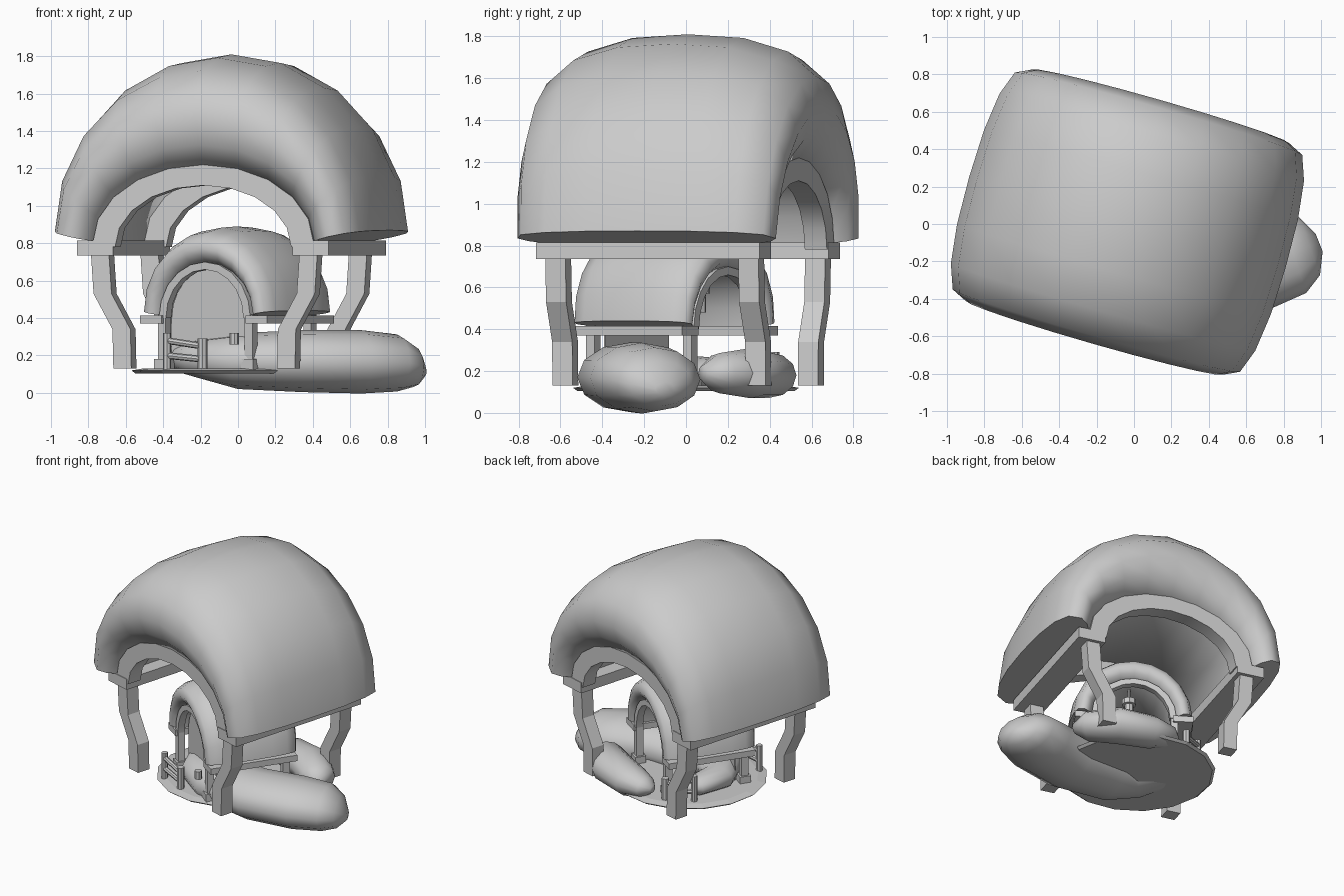
import bpy, bmesh
from math import pi, sin, cos, radians
from mathutils import Matrix, Vector

if "Cube" in bpy.data.objects:
    bpy.data.objects.remove(bpy.data.objects["Cube"])

BIG = Matrix.Translation((-0.035, 0.01, 0)) @ Matrix.Rotation(radians(-16), 4, 'Z')
SMALL = Matrix.Translation((-0.005, -0.055, 0)) @ Matrix.Rotation(radians(-34), 4, 'Z')
WORLD = Matrix.Identity(4)


def finish(name, bm, mat, smooth=None):
    bmesh.ops.recalc_face_normals(bm, faces=bm.faces)
    me = bpy.data.meshes.new(name)
    bm.to_mesh(me)
    bm.free()
    ob = bpy.data.objects.new(name, me)
    bpy.context.collection.objects.link(ob)
    ob.matrix_world = mat
    if smooth:
        bpy.ops.object.select_all(action='DESELECT')
        ob.select_set(True)
        bpy.context.view_layer.objects.active = ob
        bpy.ops.object.shade_smooth_by_angle(angle=radians(smooth))
    return ob


def loft(name, rings, mat, smooth=None):
    """Closed rings joined in order, with both ends capped."""
    bm = bmesh.new()
    rs = [[bm.verts.new(p) for p in r] for r in rings]
    n = len(rs[0])
    for a, b in zip(rs, rs[1:]):
        for i in range(n):
            j = (i + 1) % n
            bm.faces.new((a[i], a[j], b[j], b[i]))
    bm.faces.new(rs[0])
    bm.faces.new(rs[-1])
    return finish(name, bm, mat, smooth)


def box(name, x0, x1, y0, y1, z0, z1, mat):
    def ring(z):
        return [(x0, y0, z), (x1, y0, z), (x1, y1, z), (x0, y1, z)]
    return loft(name, [ring(z0), ring(z1)], mat)


def rod(name, a, b, r, mat=WORLD, n=8):
    a, b = Vector(a), Vector(b)
    q = (b - a).to_track_quat('Z', 'Y')
    c = [q @ Vector((r * cos(2 * pi * i / n), r * sin(2 * pi * i / n), 0)) for i in range(n)]
    return loft(name, [[a + p for p in c], [b + p for p in c]], mat, 40)


def roof(name, inner, outer, depth, mat):
    """Puffy vault; inner/outer = (half width, base z, height)."""
    half = [(0.80, 0), (0.92, 0.18), (0.98, 0.4), (0.92, 0.66), (0.72, 0.86), (0.40, 0.97)]
    sec = [(-y, t) for y, t in half] + [(0, 1)] + [(y, t) for y, t in reversed(half)]
    rings = []
    for k in range(11):
        u = pi * k / 10
        s, c = sin(u), cos(u)
        ring = []
        for y, t in sec:
            t2 = t + (1 - s) * 0.12 * (t > 0.5) * (1 - t)  # fuller corners near the eaves
            x = c * (inner[0] + (outer[0] - inner[0]) * t2)
            zi, zo = inner[1] + inner[2] * s, outer[1] + outer[2] * s
            ring.append((x, y * depth * (0.95 + 0.05 * s), zi + (zo - zi) * t2))
        rings.append(ring)
    return loft(name, rings, mat, 70)


def arch(name, inner, outer, y0, y1, mat):
    """Flat curved board; inner/outer = (half width, base z, height)."""
    rings = []
    for k in range(11):
        u = pi * k / 10
        i = (inner[0] * cos(u), inner[1] + inner[2] * sin(u))
        o = (outer[0] * cos(u), outer[1] + outer[2] * sin(u))
        rings.append([(i[0], y0, i[1]), (o[0], y0, o[1]), (o[0], y1, o[1]), (i[0], y1, i[1])])
    return loft(name, rings, mat, 40)


def cushion(name, path, rw, rh, n=12):
    """Rounded sausage along (x, y, z, scale) points."""
    pts = [Vector(p[:3]) for p in path]
    rings = []
    for i, p in enumerate(pts):
        d = pts[min(i + 1, len(pts) - 1)] - pts[max(i - 1, 0)]
        side = Vector((-d.y, d.x, 0)).normalized()
        s = path[i][3]
        rings.append([p + side * rw * s * cos(2 * pi * k / n)
                      + Vector((0, 0, rh * s * sin(2 * pi * k / n))) for k in range(n)])
    return loft(name, rings, WORLD, 60)


# Large canopy: roof, arches, beams, bent posts
roof("large_roof", (0.61, 0.81, 0.41), (0.88, 0.87, 0.94), 0.69, BIG)
for sy, tag in ((-1, "front"), (1, "back")):
    ys = sorted((sy * 0.55, sy * 0.44))
    arch("large_arch_" + tag, (0.49, 0.78, 0.33), (0.615, 0.80, 0.42), ys[0], ys[1], BIG)
    for sx, side in ((-1, "left"), (1, "right")):
        bend = [(0.58, 0.75), (0.565, 0.53), (0.46, 0.34), (0.455, 0.13)]
        y = sy * 0.48
        loft(f"large_post_{tag}_{side}",
             [[(sx * x - .05, y - .05, z), (sx * x + .05, y - .05, z),
               (sx * x + .05, y + .05, z), (sx * x - .05, y + .05, z)] for x, z in bend], BIG)
for sx, side in ((-1, "left"), (1, "right")):
    xs = sorted((sx * 0.50, sx * 0.70))
    box("large_beam_" + side, xs[0], xs[1], -0.555, 0.555, 0.735, 0.815, BIG)

# Small hut inside
roof("small_roof", (0.29, 0.415, 0.28), (0.43, 0.44, 0.45), 0.36, SMALL)
for sy, tag in ((-1, "front"), (1, "back")):
    ys = sorted((sy * 0.31, sy * 0.26))
    arch("small_arch_" + tag, (0.25, 0.40, 0.26), (0.295, 0.40, 0.30), ys[0], ys[1], SMALL)
    for sx, side in ((-1, "left"), (1, "right")):
        x, y = sx * 0.28, sy * 0.28
        box(f"small_post_{tag}_{side}", x - .025, x + .025, y - .025, y + .025, 0.12, 0.42, SMALL)
        box(f"small_post_foot_{tag}_{side}", x - .04, x + .04, y - .04, y + .04, 0.12, 0.18, SMALL)
for sx, side in ((-1, "left"), (1, "right")):
    xs = sorted((sx * 0.27, sx * 0.41))
    box("small_beam_" + side, xs[0], xs[1], -0.32, 0.32, 0.37, 0.415, SMALL)

# Arched wall closing the front of the hut
outline = [(0.27 * cos(pi * k / 12), 0.40 + 0.27 * sin(pi * k / 12)) for k in range(13)]
outline += [(-0.27, 0.14), (0.27, 0.14)]
loft("hut_front_wall", [[(x, y, z) for x, z in outline] for y in (-0.225, -0.215)], SMALL)

# Lamp hanging in the hut
rod("lamp_body", (0.02, 0.16, 0.48), (0.02, 0.16, 0.57), 0.03, SMALL)
rod("lamp_cap", (0.02, 0.16, 0.57), (0.02, 0.16, 0.61), 0.05, SMALL)
rod("lamp_hook", (0.02, 0.16, 0.61), (0.02, 0.16, 0.70), 0.01, SMALL)

# Thin floor disc
N = 16
loft("floor_disc", [[(r * cos(2 * pi * i / N) - 0.03, r * sin(2 * pi * i / N), z) for i in range(N)]
                    for r, z in ((0.52, 0.105), (0.54, 0.12), (0.48, 0.13))], WORLD)

# Rounded mounds around the hut; the large one tapers round the left side
cushion("large_mound", [(-.14, .32, .19, .15), (-.24, .22, .19, .40), (-.28, .03, .19, .50),
                        (-.18, -.16, .18, .65), (0, -.23, .17, .9), (.35, -.27, .17, 1),
                        (.66, -.21, .166, 1.02), (.85, -.15, .16, .92), (.94, -.12, .14, .65),
                        (.99, -.1, .115, .2)], 0.25, 0.166)
cushion("back_mound", [(.60, .08, .19, .3), (.56, .16, .19, .8), (.40, .31, .19, 1),
                       (.18, .40, .18, .9), (.04, .43, .18, .6), (-.02, .43, .18, .2)], 0.15, 0.12)

# Short railings at front and back
for name, a, b in (("front_rail", (-.38, -.34), (-.19, -.42)),
                   ("back_rail", (-.30, .33), (-.12, .42))):
    rod(name + "_post_a", (*a, .12), (*a, .32), 0.022)
    rod(name + "_post_b", (*b, .12), (*b, .29), 0.026)
    rod(name + "_upper", (*a, .28), (*b, .25), 0.018)
    rod(name + "_lower", (*a, .20), (*b, .18), 0.018)
rod("short_peg", (-.02, -.45, .26), (-.02, -.45, .32), 0.026)
